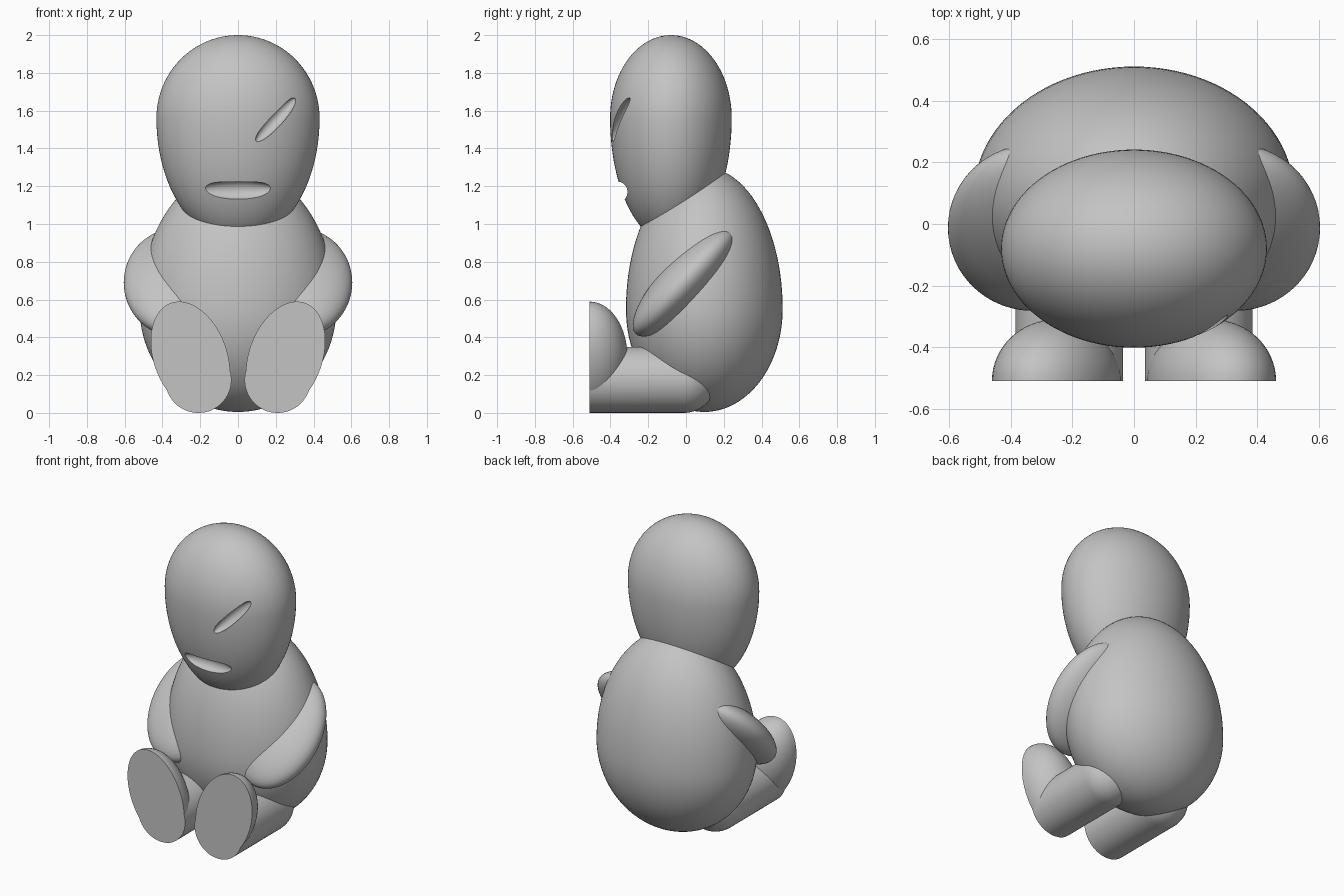
import bpy, bmesh
from math import radians
from mathutils import Matrix, Vector

cube = bpy.data.objects.get("Cube")
if cube:
    bpy.data.objects.remove(cube, do_unlink=True)

# Single plain grey
grey = bpy.data.materials.new("plain grey")
grey.use_nodes = True
grey.diffuse_color = (0.55, 0.55, 0.55, 1)
grey.node_tree.nodes["Principled BSDF"].inputs["Base Color"].default_value = (0.55, 0.55, 0.55, 1)


def ball(segments=64, rings=32):
    """Unit sphere as a bmesh."""
    bm = bmesh.new()
    bmesh.ops.create_uvsphere(bm, u_segments=segments, v_segments=rings, radius=1)
    return bm


def flat_front(bm, length=0.0):
    """Keep the back half (y > 0), extend it forward and cap it flat."""
    bmesh.ops.bisect_plane(bm, geom=bm.verts[:] + bm.edges[:] + bm.faces[:], dist=1e-5,
                           plane_co=(0, 0, 0), plane_no=(0, 1, 0), clear_inner=True)
    rim = [e for e in bm.edges if e.is_boundary]
    if length:
        new = bmesh.ops.extrude_edge_only(bm, edges=rim)["geom"]
        bmesh.ops.translate(bm, vec=(0, -length, 0),
                            verts=[g for g in new if isinstance(g, bmesh.types.BMVert)])
        rim = [e for e in bm.edges if e.is_boundary]
    bmesh.ops.holes_fill(bm, edges=rim, sides=0)


def finish(name, bm, side=1):
    """Turn a bmesh into an object, mirrored in x when side is -1."""
    bm.transform(Matrix.Diagonal((side, 1, 1, 1)))
    bmesh.ops.recalc_face_normals(bm, faces=bm.faces[:])
    mesh = bpy.data.meshes.new(name)
    bm.to_mesh(mesh)
    bm.free()
    mesh.materials.append(grey)
    obj = bpy.data.objects.new(name, mesh)
    bpy.context.collection.objects.link(obj)
    return obj


def placed(centre, radii, rotation=Matrix()):
    return Matrix.Translation(centre) @ rotation @ Matrix.Diagonal((*radii, 1))


def egg(name, centre, rx, ry, up, down):
    """Ellipsoid whose upper and lower halves have different heights."""
    bm = ball(96, 48)
    for v in bm.verts:
        v.co = Vector((v.co.x * rx, v.co.y * ry, v.co.z * (up if v.co.z > 0 else down)))
    bm.transform(Matrix.Translation(centre))
    return finish(name, bm)


def carve(target, cutter):
    """Subtract the cutter from the target and discard it."""
    mod = target.modifiers.new("carve", "BOOLEAN")
    mod.operation = "DIFFERENCE"
    mod.solver = "EXACT"
    mod.object = cutter
    cutter.hide_render = True
    bpy.context.view_layer.objects.active = target
    bpy.ops.object.modifier_apply(modifier=mod.name)
    bpy.data.objects.remove(cutter, do_unlink=True)


# Body and head
body = egg("body", (0, 0.097, 0.55), 0.52, 0.415, 0.75, 0.545)
head = egg("head", (0, -0.08, 1.56), 0.432, 0.322, 0.44, 0.66)
parts = [body, head]

# Carved mouth
bm = ball()
bm.transform(placed((0, -0.335, 1.18), (0.2, 0.045, 0.05)))
carve(head, finish("mouth_cutter", bm))

# Carved slanted eyes
slant = Vector((0.1, 0.045, 0.11)).to_track_quat("Z", "Y").to_matrix().to_4x4()
for side in (1, -1):
    bm = ball()
    bm.transform(placed((0.2, -0.346, 1.552), (0.037, 0.037, 0.16), slant))
    carve(head, finish("eye_cutter", bm, side))

for side, label in ((1, "left"), (-1, "right")):
    # Arm: flattened ellipsoid leaning forward
    bm = ball()
    bm.transform(placed((0.33, -0.012, 0.69), (0.275, 0.127, 0.372),
                        Matrix.Rotation(radians(-43), 4, "X")))
    parts.append(finish(label + "_arm", bm, side))

    # Leg: cylinder with a rounded back end
    bm = ball()
    bm.transform(Matrix.Rotation(radians(90), 4, "X") @ Matrix.Scale(0.175, 4))
    flat_front(bm, 0.498)
    bm.transform(Matrix.Translation((0.21, -0.012, 0.175)))
    parts.append(finish(label + "_leg", bm, side))

    # Foot: half ellipsoid with a flat sole, tilted outward
    bm = ball()
    bm.transform(Matrix.Rotation(radians(90), 4, "X"))
    flat_front(bm)
    bm.transform(placed((0.252, -0.51, 0.296), (0.194, 0.2, 0.304),
                        Matrix.Rotation(radians(20), 4, "Y")))
    parts.append(finish(label + "_foot", bm, side))

# Smooth shading with crisp cut edges
bpy.ops.object.select_all(action="DESELECT")
for obj in parts:
    obj.select_set(True)
bpy.context.view_layer.objects.active = body
bpy.ops.object.shade_smooth_by_angle(angle=radians(30))
